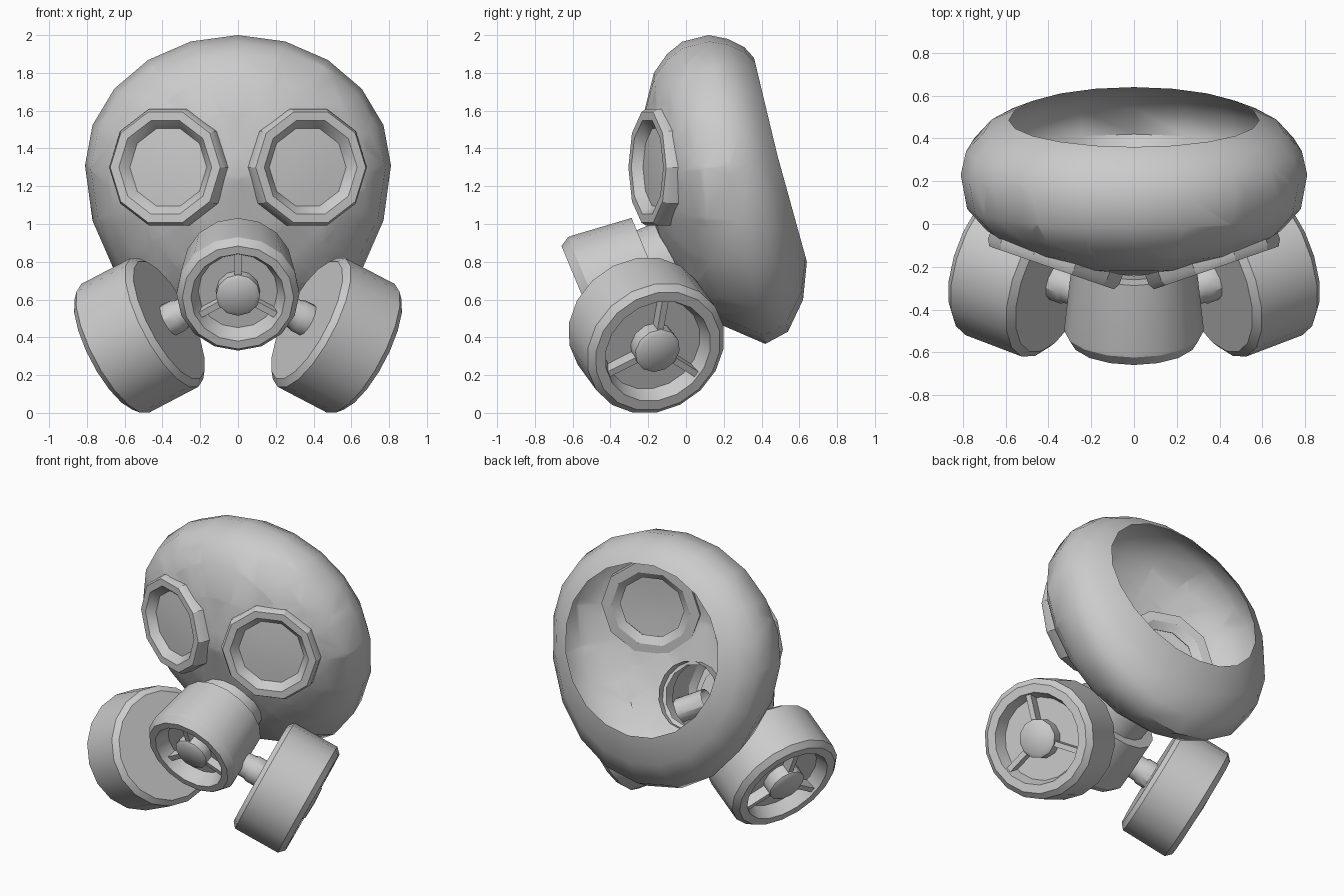
import bpy, bmesh
from math import cos, sin, pi, radians
from mathutils import Vector, Matrix

if "Cube" in bpy.data.objects:
    bpy.data.objects.remove(bpy.data.objects["Cube"])


def finish(name, bm, angle=30, recalc=True):
    if recalc:
        bmesh.ops.recalc_face_normals(bm, faces=bm.faces[:])
    me = bpy.data.meshes.new(name)
    bm.to_mesh(me)
    bm.free()
    me.shade_smooth()
    me.set_sharp_from_angle(angle=radians(angle))
    ob = bpy.data.objects.new(name, me)
    bpy.context.collection.objects.link(ob)
    return ob


def frame(loc, axis):
    """Matrix with local z along axis and local y pointing upwards."""
    z = Vector(axis).normalized()
    x = Vector((0, 0, 1)).cross(z).normalized()
    y = z.cross(x)
    m = Matrix((x, y, z)).transposed().to_4x4()
    m.translation = Vector(loc)
    return m


def skin(bm, rings):
    for a, b in zip(rings, rings[1:]):
        n = max(len(a), len(b))
        for i in range(n):
            j = (i + 1) % n
            if len(b) == 1:
                bm.faces.new((a[i], a[j], b[0]))
            elif len(a) == 1:
                bm.faces.new((a[0], b[j], b[i]))
            else:
                bm.faces.new((a[i], a[j], b[j], b[i]))


def lathe(name, profile, n, mat, angle=30):
    """Revolve (radius, height) points about the local z axis."""
    bm = bmesh.new()
    rings = []
    for r, h in profile:
        if r == 0:
            rings.append([bm.verts.new((0, 0, h))])
        else:
            rings.append([bm.verts.new((r * cos(2 * pi * i / n), r * sin(2 * pi * i / n), h))
                          for i in range(n)])
    skin(bm, rings)
    bm.transform(mat)
    return finish(name, bm, angle)


def grill(name, mat, hub_r, rim_r, floor, top):
    """Round hub with three spokes inside a recess."""
    lathe(name + "_hub", [(hub_r, floor), (hub_r, top - .015), (hub_r - .02, top), (0, top + .005)],
          12, mat, 40)
    bm = bmesh.new()
    for k in range(3):
        m = (mat @ Matrix.Rotation(2 * pi * k / 3, 4, 'Z')
             @ Matrix.Translation((0, (hub_r + rim_r) / 2, (floor + top) / 2 - .01))
             @ Matrix.Diagonal((.035, rim_r - hub_r + .04, (top - floor) * .7, 1)))
        bmesh.ops.create_cube(bm, size=1, matrix=m)
    finish(name + "_spokes", bm)


def cut_hole(bm, mat, r, n):
    """Cut a polygonal opening through the front of the shell."""
    c, rot = mat.translation, mat.to_3x3()
    dirs = [rot @ Vector((cos(2 * pi * (i + .5) / n), sin(2 * pi * (i + .5) / n), 0)) for i in range(n)]
    ap = r * cos(pi / n)
    for d in dirs:
        fs = [f for f in bm.faces if (f.calc_center_median() - c).length < r + .3]
        geom = fs + list({e for f in fs for e in f.edges}) + list({v for f in fs for v in f.verts})
        bmesh.ops.bisect_plane(bm, geom=geom, dist=1e-5, plane_co=c + d * ap, plane_no=d)
    inside = []
    for f in bm.faces:
        p = f.calc_center_median() - c
        if p.length < r + .3 and all(p.dot(d) < ap for d in dirs):
            inside.append(f)
    bmesh.ops.delete(bm, geom=inside, context='FACES')


# Placements
lens_mats = {s: frame((s * .385, -.205, 1.30), (s * .325, -.945, 0)) for s in (1, -1)}
snout_mat = frame((0, -.50, .63), (0, -.924, -.383))
filter_mats = {s: frame((s * .65, -.16, .342), (s * .84, .32, -.44)) for s in (1, -1)}

# Face shell: egg-shaped rings from the back opening to the brow
# (y_top, z_top, y_mid, z_mid, y_bottom, z_bottom, half width)
shell = [(.36, 1.88, .485, 1.36, .64, .80, .585),
         (.31, 1.935, .43, 1.34, .62, .60, .70),
         (.22, 1.98, .34, 1.32, .54, .43, .785),
         (.12, 2.00, .23, 1.31, .42, .365, .81),
         (-.02, 1.965, .07, 1.29, .20, .46, .78),
         (-.10, 1.90, -.03, 1.28, .09, .55, .69),
         (-.17, 1.80, -.12, 1.27, -.01, .66, .55),
         (-.22, 1.60, -.20, 1.26, -.13, .88, .33)]
bm = bmesh.new()
rings = []
N = 20
for yt, zt, ym, zm, yb, zb, w in shell:
    ring = []
    for i in range(N):
        a = 2 * pi * i / N
        s = sin(a)
        ye, ze = (yt, zt) if s > 0 else (yb, zb)
        ring.append(bm.verts.new((w * cos(a), ym + (ye - ym) * abs(s), zm + (ze - zm) * abs(s))))
    rings.append(ring)
rings.append([bm.verts.new((0, -.245, 1.25))])
skin(bm, rings)
bmesh.ops.recalc_face_normals(bm, faces=bm.faces[:])
for m in lens_mats.values():
    cut_hole(bm, m, .30, 10)
cut_hole(bm, frame((0, -.12, .79), (0, -.924, -.383)), .20, 12)
finish("face_shell", bm, 50, False)

# Eye pieces: ten-sided frame with recessed pane
for s, m in lens_mats.items():
    side = "right" if s > 0 else "left"
    lathe("eye_frame_" + side,
          [(.21, -.06), (.26, -.095), (.325, -.095), (.325, -.03), (.308, 0), (.26, 0), (.215, -.05), (.21, -.06)],
          10, m)
    lathe("eye_pane_" + side, [(.22, -.05), (.10, -.042), (0, -.04)], 10, m)

# Snout: tapered drum, open at the back, with a neck into the shell
lathe("snout", [(.22, -.52), (.22, -.35), (.29, -.35), (.325, -.02), (.325, 0), (.295, .05), (.25, .05),
                (.21, -.04), (0, -.04)], 16, snout_mat)
grill("snout_valve", snout_mat, .117, .22, -.045, .035)

# Side filter canisters with pegs to the snout
for s, m in filter_mats.items():
    side = "right" if s > 0 else "left"
    lathe("filter_" + side, [(0, -.34), (.35, -.34), (.385, -.31), (.385, 0), (.35, .035), (.295, .035),
                             (.265, -.05), (0, -.05)], 18, m)
    grill("filter_grill_" + side, m, .125, .275, -.055, .045)
    lathe("filter_peg_" + side, [(.08, -.66), (.08, -.42), (.09, -.40), (.09, -.33)], 12, m)
